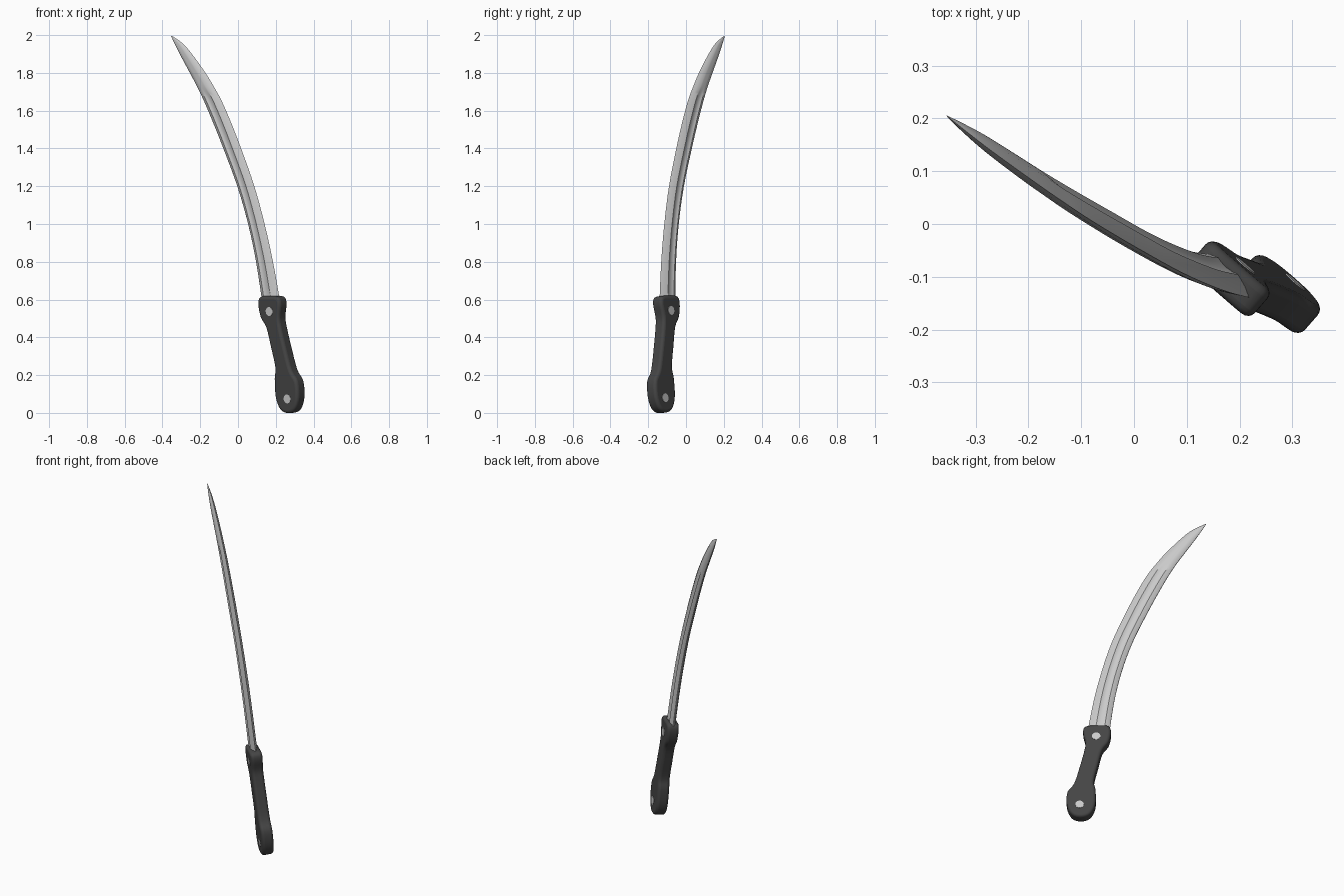
import bpy, bmesh, math
from mathutils import Matrix, Vector

if "Cube" in bpy.data.objects:
    bpy.data.objects.remove(bpy.data.objects["Cube"])

# Sword frame: x = across the blade, y = through the thickness, z = along the sword
n = Vector((0.654, 0.751, 0.084)).normalized()
u = Vector((n.y, -n.x, 0)).normalized()
v = u.cross(n)
FRAME = Matrix.Translation((0.002, 0.006, 1)) @ Matrix((u, n, v)).transposed().to_4x4()


def catmull(pts, steps, closed=False):
    """Smooth curve through tuples of any size."""
    out, m = [], len(pts)
    for i in range(m if closed else m - 1):
        idx = [i - 1, i, i + 1, i + 2]
        p = [pts[k % m] if closed else pts[min(max(k, 0), m - 1)] for k in idx]
        for s in range(steps):
            t = s / steps
            out.append(tuple(0.5 * (2 * b + (c - a) * t + (2 * a - 5 * b + 4 * c - d) * t * t
                                    + (3 * b - a - 3 * c + d) * t ** 3)
                             for a, b, c, d in zip(*p)))
    if not closed:
        out.append(pts[-1])
    return out


def finish(name, bm, angle, color=None, bevel=0):
    bmesh.ops.recalc_face_normals(bm, faces=bm.faces)
    me = bpy.data.meshes.new(name)
    bm.to_mesh(me)
    bm.free()
    ob = bpy.data.objects.new(name, me)
    bpy.context.collection.objects.link(ob)
    ob.matrix_world = FRAME
    if color:
        mat = bpy.data.materials.new(name + "_material")
        mat.diffuse_color = (*color, 1)
        mat.use_nodes = True
        mat.node_tree.nodes["Principled BSDF"].inputs["Base Color"].default_value = mat.diffuse_color
        me.materials.append(mat)
    if bevel:
        mod = ob.modifiers.new("rounded_rim", 'BEVEL')
        mod.width, mod.segments = bevel, 4
        mod.limit_method, mod.angle_limit = 'ANGLE', math.radians(60)
    bpy.ops.object.select_all(action='DESELECT')
    ob.select_set(True)
    bpy.context.view_layer.objects.active = ob
    bpy.ops.object.shade_smooth_by_angle(angle=math.radians(angle))
    return ob


# Blade: stations of (height, concave back, convex edge, half thickness, fuller depth)
stations = [(-.42, .140, .264, .020, .6), (-.2, .112, .228, .020, 1), (0, .071, .184, .020, 1),
            (.2, .010, .127, .019, 1), (.4, -.073, .049, .019, 1), (.55, -.141, -.017, .018, 1),
            (.66, -.195, -.073, .017, 1), (.73, -.234, -.119, .016, 0), (.8, -.278, -.170, .015, 0),
            (.9, -.342, -.257, .012, 0), (.96, -.378, -.322, .007, 0), (1.0, -.400, -.394, .001, 0)]
# Half section: (fraction of width, thickness factor, fuller factor)
section = [(0, .15, 0), (.08, .55, 0), (.24, .94, 0), (.32, .98, .25), (.44, 1, .38),
           (.56, 1, .25), (.64, .97, 0), (.84, .55, 0)]
bm = bmesh.new()
rings = []
for z, a, b, h, f in catmull(stations, 4):
    f = min(max(f, 0), 1)
    half = [(a + (b - a) * t, h * (k - g * f)) for t, k, g in section]
    loop = half + [(b, 0)] + [(x, -y) for x, y in reversed(half)]
    rings.append([bm.verts.new((x, y, z)) for x, y in loop])
for r, s in zip(rings, rings[1:]):
    for i in range(len(r)):
        j = (i + 1) % len(r)
        bm.faces.new((r[i], r[j], s[j], s[i]))
bm.faces.new(rings[0])
bm.faces.new(rings[-1])
finish("blade", bm, 30)

# Handle: rounded slab with a flared collar and a bulging pommel
outline = [(.146, -.386), (.130, -.425), (.143, -.495), (.178, -.55), (.202, -.65), (.225, -.76),
           (.216, -.82), (.217, -.92), (.246, -.985), (.298, -1.004), (.348, -.985), (.376, -.920),
           (.373, -.833), (.336, -.775), (.302, -.65), (.279, -.55), (.273, -.495), (.286, -.426),
           (.272, -.388), (.208, -.382)]
bm = bmesh.new()
face = bm.faces.new([bm.verts.new((x, -.034, z)) for x, z in catmull(outline, 4, True)])
top = bmesh.ops.extrude_face_region(bm, geom=[face])
bmesh.ops.translate(bm, vec=(0, .068, 0),
                    verts=[e for e in top["geom"] if isinstance(e, bmesh.types.BMVert)])
finish("handle", bm, 40, (.06, .06, .06), bevel=.016)

# Rivets: pins running through the handle
for name, x, z in (("upper_rivet", .213, -.462), ("lower_rivet", .305, -.926)):
    bm = bmesh.new()
    bmesh.ops.create_cone(bm, cap_ends=True, segments=24, radius1=.024, radius2=.024, depth=.072,
                          matrix=Matrix.Translation((x, 0, z)) @ Matrix.Rotation(math.pi / 2, 4, 'X'))
    finish(name, bm, 30)
